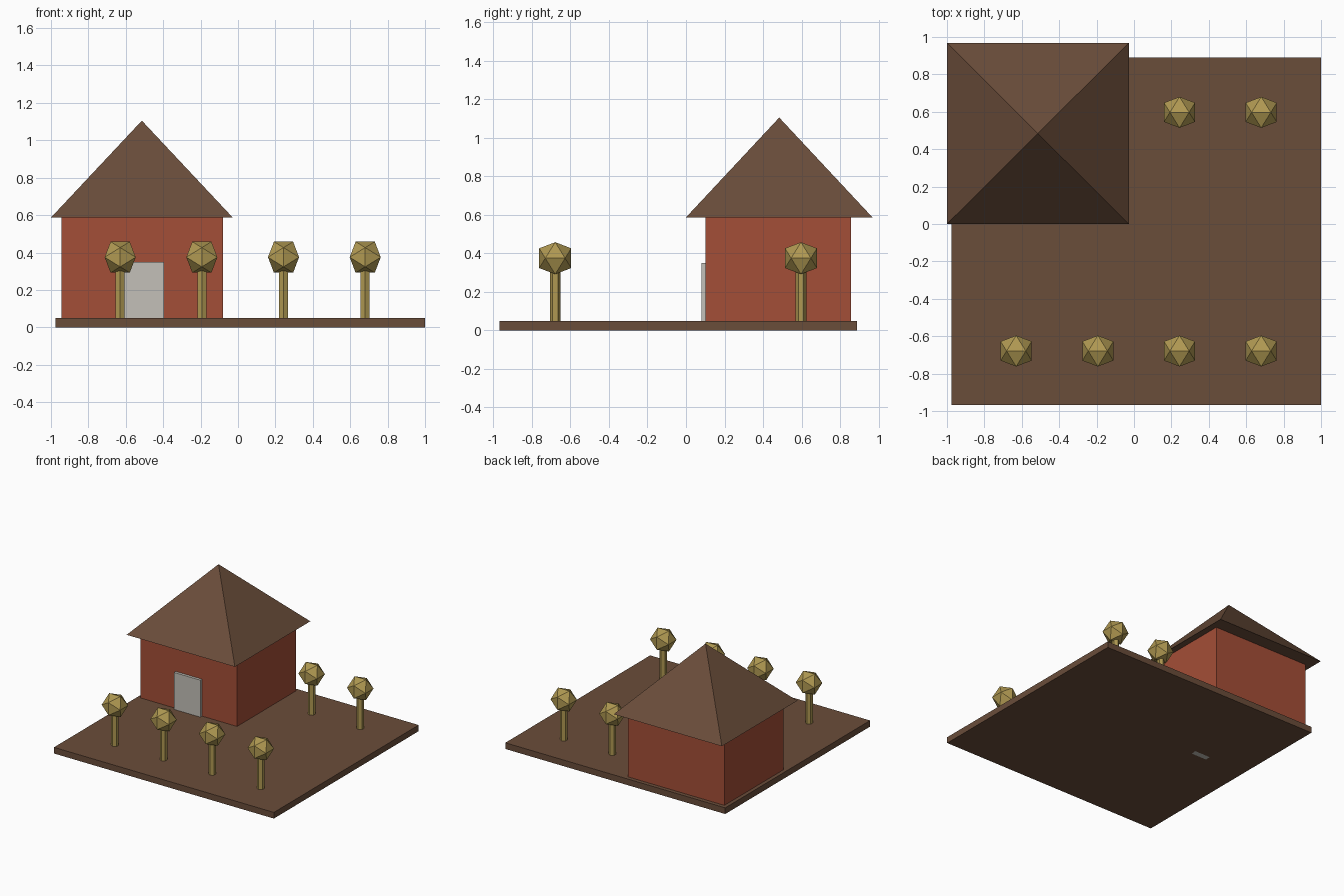
import bpy, bmesh, math
from mathutils import Matrix

if "Cube" in bpy.data.objects:
    bpy.data.objects.remove(bpy.data.objects["Cube"])


def material(name, r, g, b):
    lin = [((c / 255 + 0.055) / 1.055) ** 2.4 for c in (r, g, b)]
    m = bpy.data.materials.new(name)
    m.diffuse_color = (*lin, 1)
    m.use_nodes = True
    m.node_tree.nodes["Principled BSDF"].inputs["Base Color"].default_value = m.diffuse_color
    return m


BROWN = material("earth brown", 106, 77, 58)
RED = material("brick red", 164, 78, 55)
GREY = material("pale grey", 195, 192, 184)
OLIVE = material("olive gold", 176, 153, 82)


def finish(name, bm, mat):
    bmesh.ops.recalc_face_normals(bm, faces=bm.faces)
    mesh = bpy.data.meshes.new(name)
    bm.to_mesh(mesh)
    bm.free()
    mesh.materials.append(mat)
    obj = bpy.data.objects.new(name, mesh)
    bpy.context.collection.objects.link(obj)
    return obj


def box(name, x, y, z, mat):
    bm = bmesh.new()
    size = Matrix.Diagonal((x[1] - x[0], y[1] - y[0], z[1] - z[0], 1))
    mid = Matrix.Translation([(a + b) / 2 for a, b in (x, y, z)])
    bmesh.ops.create_cube(bm, size=1, matrix=mid @ size)
    return finish(name, bm, mat)


# Ground slab, house walls and door
box("ground_slab", (-0.975, 1.0), (-0.968, 0.889), (0, 0.05), BROWN)
box("house_walls", (-0.945, -0.08), (0.102, 0.857), (0, 0.587), RED)
box("door", (-0.63, -0.395), (0.08, 0.125), (0, 0.35), GREY)

# Pyramid roof with closed underside
bm = bmesh.new()
base = [bm.verts.new((x, y, 0.587)) for x, y in
        ((-1, 0), (-0.028, 0), (-0.028, 0.968), (-1, 0.968))]
apex = bm.verts.new((-0.514, 0.484, 1.105))
bm.faces.new(base)
for i in range(4):
    bm.faces.new((base[i], base[(i + 1) % 4], apex))
finish("roof", bm, BROWN)


# Trees: six-sided trunk and icosahedron crown resting on an edge
def tree(label, x, y):
    bm = bmesh.new()
    bmesh.ops.create_cone(
        bm, cap_ends=True, segments=6, radius1=0.028, radius2=0.028, depth=0.26,
        matrix=Matrix.Translation((x, y, 0.18)) @ Matrix.Rotation(math.pi / 2, 4, 'Z'))
    # one corner of the trunk points to the front
    bm.verts.ensure_lookup_table()
    if min(v.co.y for v in bm.verts) > y - 0.027:
        bmesh.ops.rotate(bm, verts=bm.verts, cent=(x, y, 0),
                         matrix=Matrix.Rotation(math.pi / 6, 3, 'Z'))
    finish(f"tree_trunk_{label}", bm, OLIVE)

    bm = bmesh.new()
    long, short = 0.083, 0.083 / 1.618
    for a in (-1, 1):
        for b in (-1, 1):
            for p in ((a * short, 0, b * long), (0, a * long, b * short),
                      (a * long, b * short, 0)):
                bm.verts.new((x + p[0], y + p[1], 0.375 + p[2]))
    bmesh.ops.convex_hull(bm, input=bm.verts)
    finish(f"tree_crown_{label}", bm, OLIVE)


columns = [-0.63 + 0.4367 * i for i in range(4)]
for i, x in enumerate(columns):
    tree(f"front_{i + 1}", x, -0.679)
for i, x in enumerate(columns[2:]):
    tree(f"back_{i + 1}", x, 0.597)
